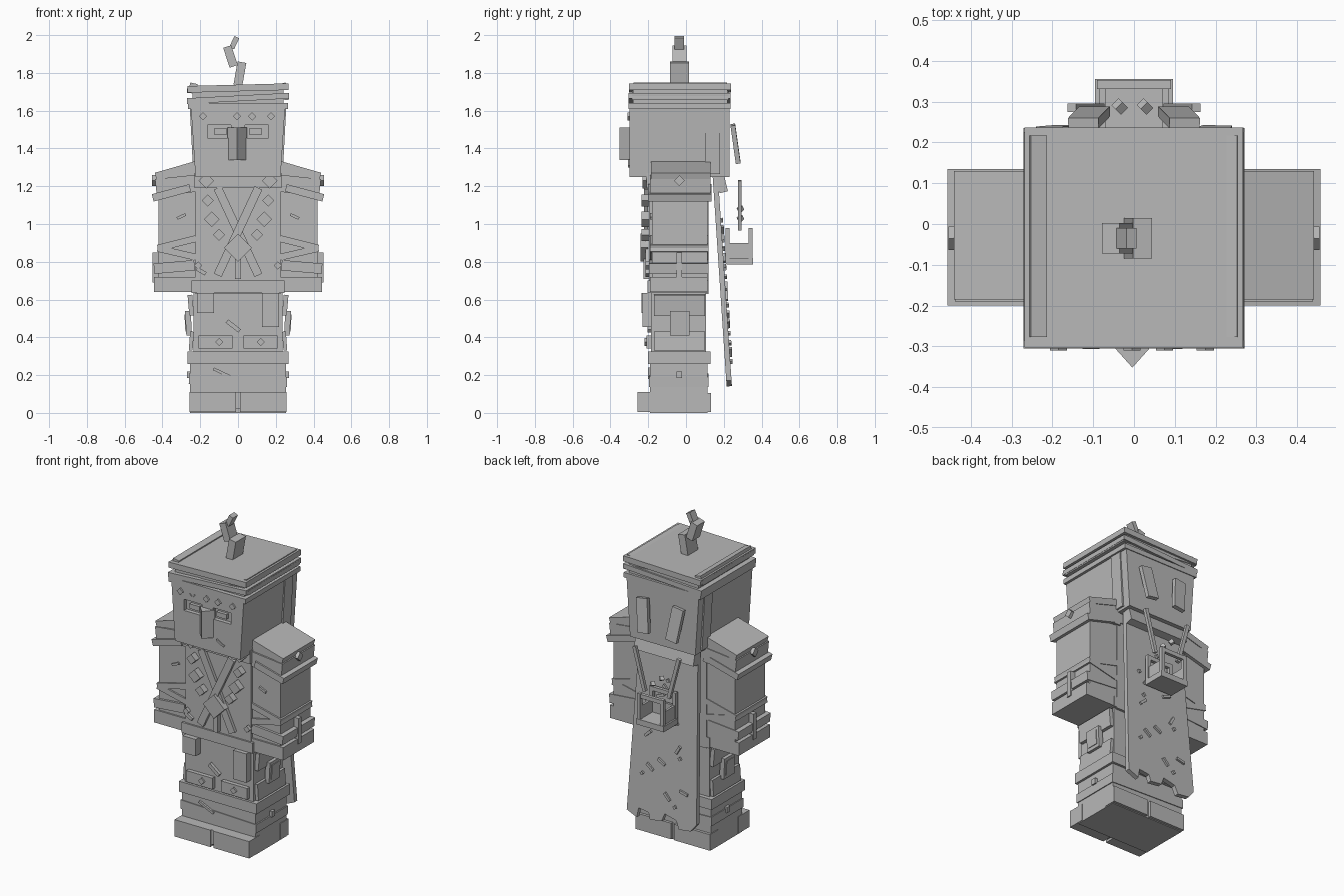
import bpy
import bmesh
import random
from math import radians
from mathutils import Matrix, Euler, Vector

default = bpy.data.objects.get("Cube")
if default:
    bpy.data.objects.remove(default, do_unlink=True)

GREY = (0.48, 0.48, 0.48, 1)
mat = bpy.data.materials.new("stone_grey")
mat.use_nodes = True
mat.diffuse_color = GREY
mat.node_tree.nodes["Principled BSDF"].inputs["Base Color"].default_value = GREY


def finish(name, bm, loc=(0, 0, 0), rot=(0, 0, 0)):
    bmesh.ops.recalc_face_normals(bm, faces=bm.faces[:])
    mesh = bpy.data.meshes.new(name)
    bm.to_mesh(mesh)
    bm.free()
    mesh.materials.append(mat)
    obj = bpy.data.objects.new(name, mesh)
    obj.location = loc
    obj.rotation_euler = [radians(a) for a in rot]
    bpy.context.collection.objects.link(obj)
    return obj


def box(name, loc, size, rot=(0, 0, 0), taper=1):
    """Box from centre and size; taper scales the width of the lower end."""
    bm = bmesh.new()
    bmesh.ops.create_cube(bm, size=1)
    for v in bm.verts:
        if v.co.z < 0:
            v.co.x *= taper
        v.co = Vector(a * b for a, b in zip(v.co, size))
    return finish(name, bm, loc, rot)


def span(name, x, y, z, rot=(0, 0, 0), taper=1):
    """Box from its low and high limits on each axis."""
    ends = (x, y, z)
    return box(name, [(a + b) / 2 for a, b in ends], [b - a for a, b in ends], rot, taper)


def prism(name, outline, axis, depth, loc=(0, 0, 0), rot=(0, 0, 0)):
    """Extrude a flat outline along y (from x, z) or z (from x, y)."""
    bm = bmesh.new()
    place = (lambda a, b: (a, 0, b)) if axis == "y" else (lambda a, b: (a, b, 0))
    face = bm.faces.new([bm.verts.new(place(a, b)) for a, b in outline])
    out = bmesh.ops.extrude_face_region(bm, geom=[face])
    move = Vector((0, depth, 0) if axis == "y" else (0, 0, depth))
    bmesh.ops.translate(bm, vec=move, verts=[g for g in out["geom"] if isinstance(g, bmesh.types.BMVert)])
    return finish(name, bm, loc, rot)


def stud(name, x, y, z, side, depth=0.03):
    """Square stud standing on its corner, facing the front."""
    box(name, (x, y, z), (side, depth, side), (0, 45, 0))


SIDES = (("left", 1), ("right", -1))

# Head with recessed eyes
head = span("head", (-0.25, 0.25), (-0.30, 0.23), (1.25, 1.63), taper=0.9)
cutters = []
for side, s in SIDES:
    cut = box("eye_cutter_" + side, (s * 0.1, -0.30, 1.49), (0.125, 0.05, 0.07))
    cut.hide_render = True
    mod = head.modifiers.new("eye_socket", "BOOLEAN")
    mod.operation, mod.solver, mod.object = "DIFFERENCE", "EXACT", cut
    cutters.append(cut)
bpy.context.view_layer.update()
carved = bpy.data.meshes.new_from_object(head.evaluated_get(bpy.context.evaluated_depsgraph_get()))
head.modifiers.clear()
head.data = carved
for cut in cutters:
    bpy.data.objects.remove(cut, do_unlink=True)

prism("nose", [(-0.055, -0.295), (-0.004, -0.352), (0.047, -0.295)], "z", 0.17, (0, 0, 1.34))
for x in (-0.185, -0.005, 0.075, 0.175):
    stud("forehead_stud", x, -0.302, 1.57, 0.03, 0.015)
for s in (1, -1):
    box("forehead_scratch", (-0.105 + s * 0.009, -0.301, 1.562), (0.007, 0.01, 0.026), (0, s * 45, 0))
box("cheek_scar", (0.09, -0.302, 1.32), (0.06, 0.01, 0.012), (0, 30, 0))
for side, s in SIDES:
    box("pupil_" + side, (s * 0.093, -0.287, 1.49), (0.07, 0.02, 0.03))
    box("back_head_plate_" + side, (s * 0.11, 0.262, 1.425), (0.075, 0.025, 0.205), (8, s * 8, 0))
    box("temple_strip_" + side, (s * 0.238, 0.14, 1.44), (0.016, 0.08, 0.35), (0, s * 3, 0))

# Hat made of crooked wrapped slabs, with a bent tuft
box("hat_brim", (0, -0.035, 1.625), (0.53, 0.54, 0.03), (0, 0, 0))
box("hat_core", (0, -0.03, 1.67), (0.48, 0.5, 0.12))
box("hat_wrap_lower", (0, -0.035, 1.665), (0.54, 0.54, 0.03), (0, -3, 0))
box("hat_wrap_middle", (0, -0.03, 1.69), (0.54, 0.51, 0.03), (0, 4, 0))
box("hat_top", (0, -0.033, 1.72), (0.535, 0.54, 0.035), (0, -1.5, 0))
for x in (-0.235, 0.235):
    box("hat_ridge", (x, -0.03, 1.735), (0.04, 0.495, 0.02), (0, -12 if x > 0 else 12, 0))
box("tuft_base", (0.01, -0.035, 1.795), (0.047, 0.1, 0.125), (0, 10, 0))
box("tuft_middle", (-0.04, -0.035, 1.887), (0.045, 0.075, 0.11), (0, -18, 0))
box("tuft_tip", (-0.02, -0.035, 1.96), (0.028, 0.05, 0.065), (0, 25, 0))

# Torso, collar and shirt hem
span("torso", (-0.225, 0.225), (-0.195, 0.12), (0.63, 1.27))
span("collar", (-0.23, 0.23), (-0.21, 0.125), (1.19, 1.27))
span("shirt_hem", (-0.245, 0.245), (-0.205, 0.12), (0.635, 0.70))
for side, s in SIDES:
    box("chest_strap_" + side, (0, -0.208 - s * 0.004, 0.96), (0.045, 0.02, 0.51), (0, s * 25, 0))
    stud("collar_stud_" + side, s * 0.168, -0.215, 1.23, 0.058)
    for x, z, size in ((0.16, 1.125, 0.045), (0.138, 1.025, 0.058), (0.1, 0.943, 0.045)):
        stud("chest_stud_" + side, s * x, -0.212, z, size, 0.045)
stud("buckle", 0, -0.22, 0.875, 0.105, 0.04)
span("buckle_tail", (-0.015, 0.015), (-0.225, -0.19), (0.71, 0.82))

# Arms with layered shoulders, wraps and cuffs
for side, s in SIDES:
    def arm(part, x, y, z, tilt=0):
        return span(part + "_" + side, sorted((s * x[0], s * x[1])), y, z, (0, s * tilt, 0))
    arm("arm", (0.2, 0.42), (-0.18, 0.115), (0.64, 1.25))
    arm("shoulder_block", (0.21, 0.435), (-0.19, 0.13), (1.16, 1.25), 6)
    arm("shoulder_cap", (0.2, 0.44), (-0.185, 0.13), (1.265, 1.305), 16)
    arm("shoulder_filler", (0.2, 0.43), (-0.18, 0.125), (1.22, 1.28), 15)
    arm("shoulder_rim", (0.25, 0.455), (-0.2, 0.135), (1.145, 1.185), 15)
    arm("upper_wrap", (0.22, 0.428), (-0.19, 0.12), (0.88, 0.915), 14)
    arm("lower_wrap", (0.22, 0.428), (-0.19, 0.12), (0.83, 0.865), -13)
    arm("cuff_wrap", (0.23, 0.445), (-0.195, 0.12), (0.745, 0.80), 5)
    arm("cuff", (0.22, 0.445), (-0.19, 0.115), (0.64, 0.72))
    arm("cuff_tab", (0.42, 0.452), (-0.05, -0.02), (0.69, 0.85))
    box("shoulder_stud_" + side, (s * 0.44, -0.035, 1.23), (0.03, 0.04, 0.04), (45, 0, 0))
    box("arm_stitch_" + side, (s * 0.3, -0.183, 1.04), (0.05, 0.015, 0.015), (0, s * 25, 0))
    stud("cuff_stud_" + side, s * 0.21, -0.2, 0.78, 0.03)
box("hem_stitch", (-0.195, -0.2, 0.75), (0.055, 0.02, 0.02), (0, 30, 0))

# Legs, pouches and patches
span("legs", (-0.235, 0.235), (-0.185, 0.105), (0.3, 0.66))
span("hip_pouch_right", (-0.218, -0.128), (-0.235, -0.18), (0.53, 0.635))
span("hip_pouch_left", (0.128, 0.218), (-0.23, -0.18), (0.455, 0.635))
span("knee_patch_right", (-0.21, -0.03), (-0.21, -0.18), (0.34, 0.41))
span("knee_patch_left", (0.03, 0.21), (-0.21, -0.18), (0.34, 0.41))
stud("knee_stud", -0.1, -0.212, 0.375, 0.03, 0.015)
stud("knee_stud", 0.12, -0.212, 0.375, 0.03, 0.015)
box("trouser_tear", (-0.025, -0.19, 0.46), (0.085, 0.03, 0.022), (0, 38, 0))
for side, s in SIDES:
    box("thigh_panel_" + side, (s * 0.25, -0.035, 0.57), (0.025, 0.27, 0.11), (0, s * 5, 0))
    box("shin_panel_" + side, (s * 0.247, -0.035, 0.38), (0.02, 0.27, 0.1), (0, s * -4, 0))
    box("side_patch_" + side, (s * 0.262, -0.033, 0.475), (0.03, 0.105, 0.13), (0, s * 3, 0))
    box("patch_inset_" + side, (s * 0.275, -0.033, 0.475), (0.012, 0.07, 0.09), (0, s * 3, 0))

# Boots
span("boot_cuff", (-0.267, 0.267), (-0.2, 0.13), (0.26, 0.325))
span("boot_shaft", (-0.253, 0.253), (-0.19, 0.115), (0, 0.27))
span("boot_band", (-0.26, 0.26), (-0.195, 0.12), (0.145, 0.2), (0, 2, 0))
for side, s in SIDES:
    span("toe_cap_" + side, sorted((s * 0.01, s * 0.257)), (-0.258, -0.15), (0.005, 0.11))
    span("heel_" + side, sorted((s * 0.01, s * 0.257)), (0.05, 0.132), (0.005, 0.105))
    span("boot_button_" + side, sorted((s * 0.25, s * 0.27)), (-0.05, -0.02), (0.185, 0.22))
span("toe_seam", (-0.013, 0.013), (-0.25, -0.16), (0.02, 0.11))
box("boot_scratch", (-0.08, -0.196, 0.21), (0.11, 0.012, 0.015), (0, 25, 0))

# Cape with a ragged lower edge
TILT = 3.8
ragged = [(0.24, 0), (0.17, -0.03), (0.16, 0.03), (0.09, 0.02), (0.08, -0.02), (0, -0.01),
          (-0.02, 0.04), (-0.1, 0.02), (-0.12, -0.03), (-0.2, -0.02), (-0.24, 0.03)]
cape_low = Vector((0, 0.213, 0.17))
prism("cape", [(-0.2, 1.1), (0.2, 1.1)] + ragged, "y", 0.028, cape_low, (TILT, 0, 0))
box("cape_collar", (0, 0.19, 1.21), (0.41, 0.045, 0.085), (14, 0, 0))

# Scraps and stitches scattered over the cape
rng = random.Random(4)
lean = Euler((radians(TILT), 0, 0)).to_matrix()
for i in range(16):
    spot = Vector((rng.uniform(-0.17, 0.17), 0.03, 0.1 + i * 0.05))
    long = 0.02 if i % 3 == 0 else 0.055
    box("cape_scrap", cape_low + lean @ spot, (long, 0.02, 0.016), (TILT, rng.uniform(-70, 70), 0))

# Hanging basket
span("basket_base", (-0.095, 0.095), (0.215, 0.355), (0.785, 0.82))
for side, s in SIDES:
    span("basket_wall_" + side, sorted((s * 0.07, s * 0.085)), (0.225, 0.34), (0.81, 0.9))
    for y in (0.22, 0.342):
        box("basket_post_" + side, (s * 0.08, y, 0.885), (0.022, 0.022, 0.19))
    box("basket_cord_" + side, (s * 0.118, 0.285, 1.1), (0.022, 0.02, 0.27), (0, s * 15, 0))
for y in (0.22, 0.342):
    box("basket_rail", (0, y, 0.965), (0.18, 0.02, 0.025))
span("basket_back", (-0.08, 0.08), (0.215, 0.23), (0.81, 0.9))
for x, z in ((-0.035, 1.08), (0.027, 1.03)):
    box("ember", (x, 0.288, z), (0.024, 0.024, 0.024), (35, 0, 45))
